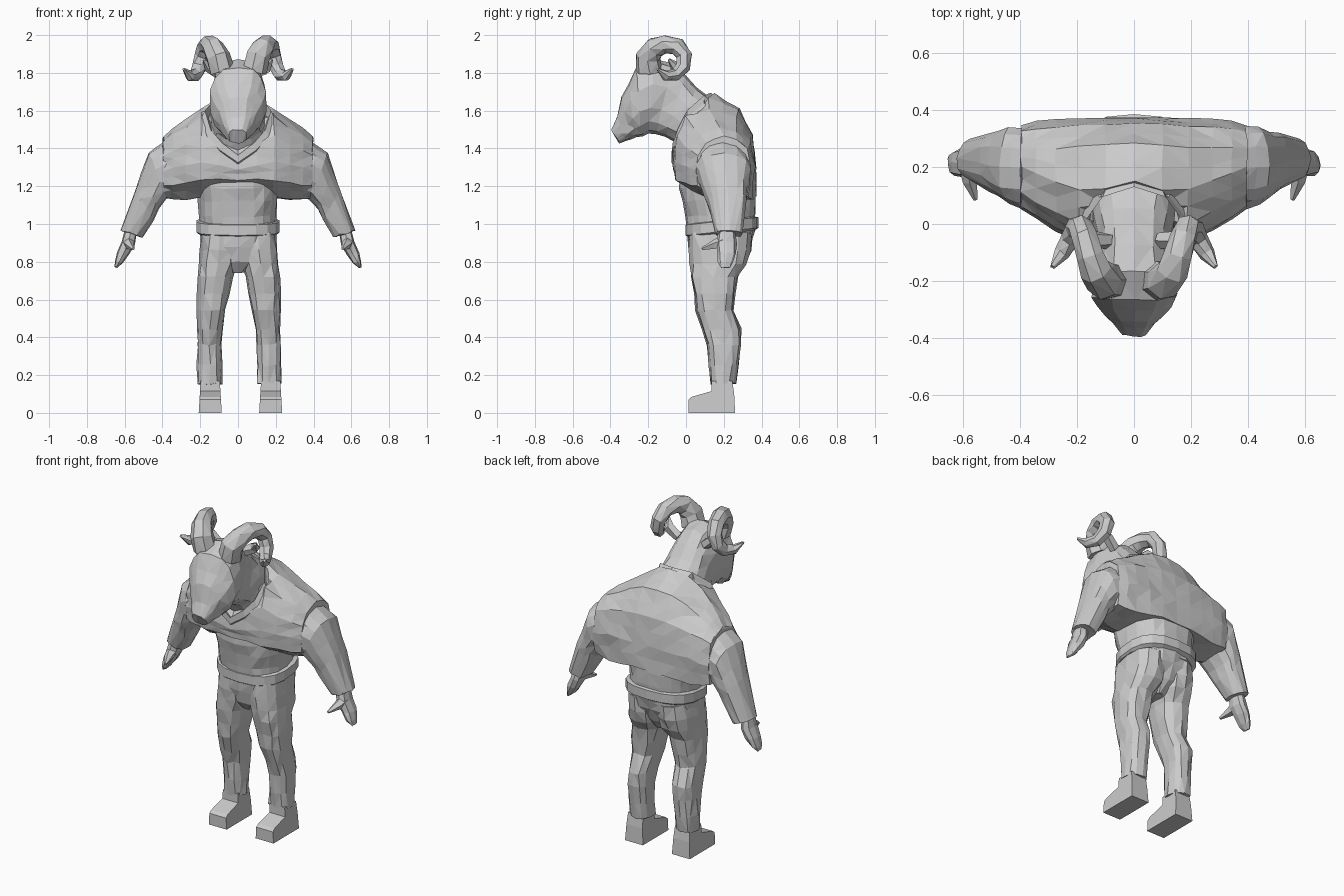
import bpy, bmesh, math, random
from mathutils import Vector

random.seed(4)
grey = bpy.data.materials.new("plain_grey")
grey.diffuse_color = (0.6, 0.6, 0.6, 1)


def ring(a, b, w, n, p):
    """Rounded loop of n points with a and b at opposite ends and half-width w."""
    a, b, w = Vector(a), Vector(b), Vector(w)
    c, u = (a + b) / 2, (a - b) / 2
    f = lambda t: math.copysign(abs(t) ** p, t) if abs(t) > 1e-6 else 0
    return [c + u * f(math.cos(k * math.tau / n)) + w * f(math.sin(k * math.tau / n))
            for k in range(n)]


def loft(name, rings, jitter=0.0, caps=True):
    """Skin a list of loops, with an optional hand-cut unevenness."""
    bm = bmesh.new()
    loops = [[bm.verts.new(p + Vector([random.uniform(-jitter, jitter) for _ in range(3)]))
              for p in r] for r in rings]
    n = len(loops[0])
    for r, s in zip(loops, loops[1:]):
        for k in range(n):
            bm.faces.new((r[k], r[(k + 1) % n], s[(k + 1) % n], s[k]))
    if caps:
        bm.faces.new(loops[0])
        bm.faces.new(loops[-1])
    if jitter:
        bmesh.ops.triangulate(bm, faces=bm.faces[:], quad_method='SHORT_EDGE')
    bmesh.ops.recalc_face_normals(bm, faces=bm.faces[:])
    me = bpy.data.meshes.new(name)
    bm.to_mesh(me)
    bm.free()
    me.materials.append(grey)
    ob = bpy.data.objects.new(name, me)
    bpy.context.collection.objects.link(ob)
    return ob


def body(name, rows, n=16, p=0.85, jitter=0.007):
    """Loft on the centre line; rows hold back y,z, front y,z and half-width."""
    return loft(name, [ring((0, a, b), (0, c, d), (w, 0, 0), n, p)
                       for a, b, c, d, w in rows], jitter)


def tube(name, path, radii, n=6, jitter=0.0):
    """Tapered tube along a path."""
    pts, loops = [Vector(q) for q in path], []
    for i, q in enumerate(pts):
        t = (pts[min(i + 1, len(pts) - 1)] - pts[max(i - 1, 0)]).normalized()
        side = t.cross(Vector((1, 0.25, 0.1))).normalized()
        up = t.cross(side)
        loops.append(ring(q + side * radii[i], q - side * radii[i], up * radii[i], n, 1))
    return loft(name, loops, jitter)


# Lower torso
body("torso", [(.36, .95, .01, .95, .195), (.365, 1.06, .0, 1.04, .203),
               (.37, 1.14, -.02, 1.12, .21), (.37, 1.21, -.035, 1.19, .215),
               (.36, 1.28, -.03, 1.25, .21)], 20, 0.78, .005)

# Chest and shoulders: y,z profiles from the middle out to the sleeve seam,
# running from the lower back over the top and down the front
yoke = [
    (0, (.37, 1.15), (.372, 1.3), (.35, 1.47), (.285, 1.61), (.15, 1.69),
     (.04, 1.52), (-.06, 1.36), (-.068, 1.29), (-.055, 1.235), (.1, 1.15)),
    (.1, (.37, 1.15), (.372, 1.3), (.35, 1.47), (.28, 1.605), (.12, 1.67),
     (.02, 1.55), (-.06, 1.42), (-.068, 1.31), (-.055, 1.235), (.1, 1.15)),
    (.19, (.365, 1.14), (.37, 1.3), (.345, 1.46), (.27, 1.57), (.12, 1.61),
     (.0, 1.57), (-.045, 1.47), (-.06, 1.33), (-.05, 1.23), (.1, 1.14)),
    (.275, (.35, 1.13), (.365, 1.3), (.34, 1.44), (.265, 1.52), (.15, 1.555),
     (.04, 1.51), (-.01, 1.42), (-.025, 1.31), (-.01, 1.22), (.12, 1.13)),
    (.345, (.34, 1.14), (.36, 1.28), (.335, 1.42), (.27, 1.485), (.18, 1.51),
     (.08, 1.47), (.03, 1.39), (.015, 1.3), (.03, 1.2), (.15, 1.13)),
    (.395, (.33, 1.15), (.345, 1.27), (.325, 1.4), (.27, 1.445), (.2, 1.465),
     (.11, 1.43), (.065, 1.36), (.055, 1.28), (.06, 1.2), (.17, 1.14))]


def yoke_loop(x, pts):
    """Profile at x with extra points at the middle of each edge."""
    v = [Vector((x, y, z)) for y, z in pts]
    return [q for i, a in enumerate(v) for q in (a, (a + v[(i + 1) % len(v)]) / 2)]


loft("shoulders", [yoke_loop(-r[0], r[1:]) for r in yoke[:0:-1]] +
     [yoke_loop(r[0], r[1:]) for r in yoke], .004)

# Waistband
body("waistband", [(.36, .965, .005, .935, .21), (.385, .98, -.002, .94, .222),
                   (.385, 1.035, -.002, .995, .222), (.36, 1.04, .01, 1.0, .20)],
     18, 0.78, 0)


# V-shaped collar band
def collar_loop(drop, back, grow):
    pts = [(0, .13, 1.695), (.11, .095, 1.68), (.175, .005, 1.60), (.145, -.045, 1.50),
           (.085, -.07, 1.43), (0, -.078, 1.365)]
    full = pts + [(-x, y, z) for x, y, z in pts[-2:0:-1]]
    return [Vector((x * grow, y + back, z - drop)) for x, y, z in full]


loft("collar", [collar_loop(.05, .015, 1.16), collar_loop(.04, .0, 1.12),
                collar_loop(0, 0, 1), collar_loop(.03, .04, .85)], 0, False)

# Neck, skull and muzzle
body("head", [(.14, 1.66, -.03, 1.37, .155), (.06, 1.72, -.07, 1.44, .142),
              (-.0, 1.79, -.11, 1.465, .13), (-.07, 1.85, -.16, 1.475, .128),
              (-.17, 1.87, -.20, 1.48, .14), (-.265, 1.83, -.235, 1.465, .15),
              (-.305, 1.74, -.265, 1.46, .13), (-.34, 1.67, -.29, 1.45, .098),
              (-.362, 1.57, -.325, 1.435, .073), (-.395, 1.50, -.355, 1.43, .05)],
     14, 0.78, .005)

# Hips
body("hips", [(.365, .97, .004, .95, .204), (.35, .90, .012, .88, .195),
              (.31, .82, .03, .80, .13), (.25, .75, .075, .745, .045)], 16, 0.85, .005)

for s, side in ((-1, "left"), (1, "right")):
    def limb(name, rows, n=10, p=0.9, jitter=0.006, shift=0.0):
        """Rows hold outer x,z, inner x,z, centre y and half-depth."""
        loft(f"{side}_{name}", [ring((s * a + shift, y, b), (s * c + shift, y, d),
                                     (0, h, 0), n, p) for a, b, c, d, y, h in rows], jitter)

    # Sleeve, continuing from the shoulder
    limb("sleeve", [(.36, 1.455, .30, 1.14, .19, .135), (.43, 1.405, .33, 1.135, .197, .145),
                    (.473, 1.375, .375, 1.135, .202, .138), (.51, 1.27, .42, 1.08, .21, .12),
                    (.54, 1.19, .45, 1.02, .218, .10), (.62, .965, .50, .93, .228, .07)],
         14, 0.82, .005)
    # Hand and thumb
    limb("hand", [(.60, .97, .535, .95, .215, .045), (.615, .91, .545, .89, .215, .055),
                  (.64, .85, .575, .84, .215, .05), (.652, .80, .61, .795, .21, .04),
                  (.652, .77, .642, .768, .21, .022)], 8, 0.8, .003)
    tube(f"{side}_thumb", [(s * .58, .20, .905), (s * .575, .15, .89),
                           (s * .555, .085, .868)], [.035, .026, .008], 5)
    # Trouser leg
    limb("trouser_leg", [(.20, .95, .0, .95, .182, .168), (.206, .86, .0, .86, .178, .163),
                         (.212, .79, .008, .79, .172, .15), (.22, .72, .03, .72, .15, .125),
                         (.222, .63, .05, .63, .15, .107), (.22, .545, .07, .545, .15, .097),
                         (.222, .44, .085, .44, .19, .102), (.222, .36, .09, .36, .20, .087),
                         (.222, .25, .092, .25, .20, .078),
                         (.222, .155, .092, .155, .195, .066)], 12, 0.8, .006, .006)
    # Shoe: side profile drawn across the foot
    prof = [(.26, 0), (.255, .10), (.245, .17), (.135, .17), (.135, .115), (.03, .085),
            (.012, .07), (.012, 0)]
    loft(f"{side}_shoe", [[Vector((s * (x + (z * k)) + .013, y, z)) for y, z in prof]
                          for x, k in ((.099, .06), (.221, -.06))])
    # Curled horn
    tube(f"{side}_horn", [(s * .085, -.195, 1.81), (s * .105, -.20, 1.885),
                          (s * .133, -.165, 1.935), (s * .153, -.11, 1.952),
                          (s * .173, -.045, 1.94), (s * .188, -.01, 1.89),
                          (s * .205, -.015, 1.83), (s * .225, -.055, 1.79),
                          (s * .255, -.105, 1.785), (s * .287, -.15, 1.82)],
         [.07, .066, .057, .05, .046, .043, .04, .035, .028, .008], 7, .002)
    # Ear
    tube(f"{side}_ear", [(s * .09, -.06, 1.79), (s * .15, -.05, 1.83),
                         (s * .18, -.09, 1.87)], [.03, .032, .008], 5)
